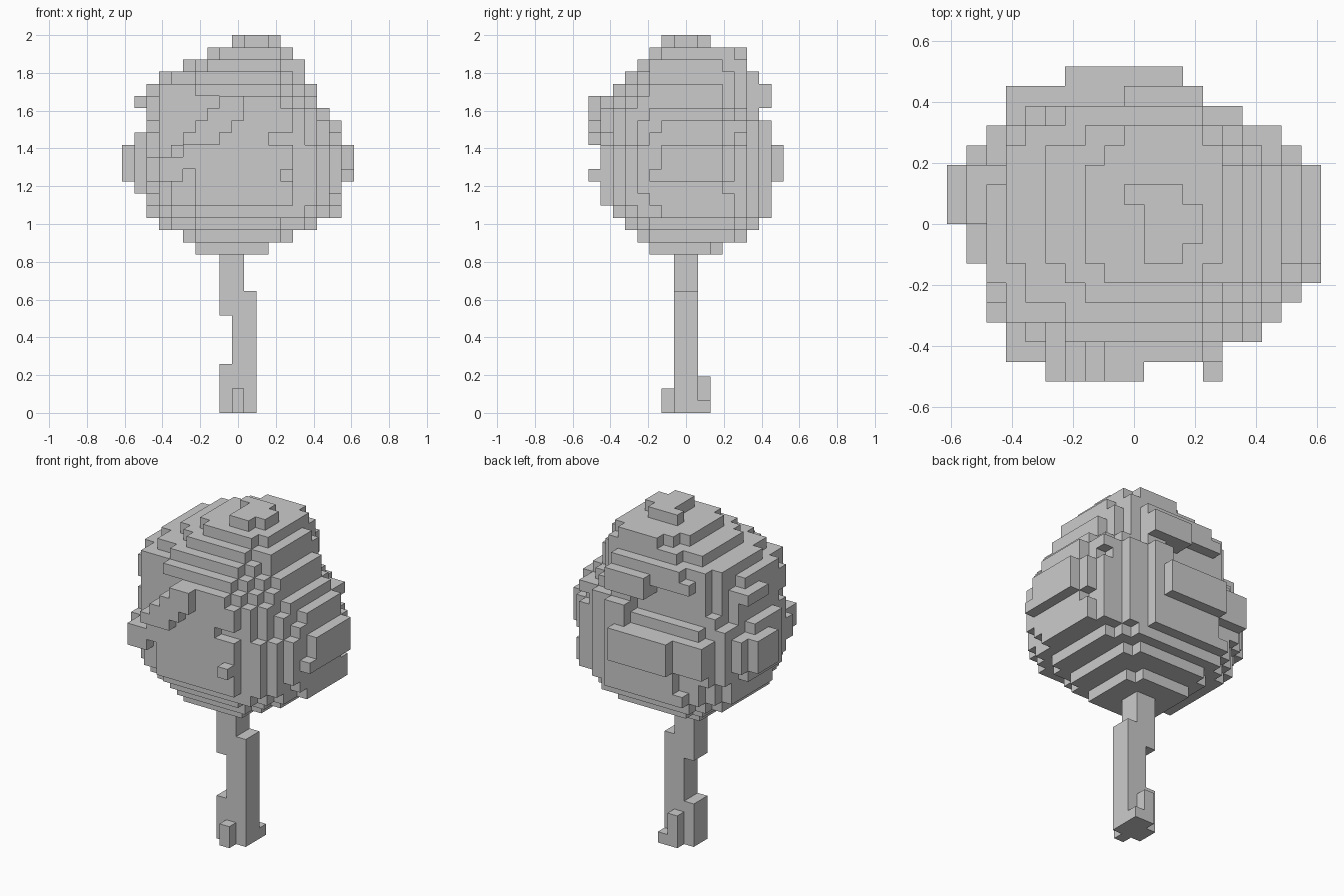
import bpy, bmesh
from mathutils import Vector, noise

if "Cube" in bpy.data.objects:
    bpy.data.objects.remove(bpy.data.objects["Cube"])

V = 2 / 31  # voxel size; x cells are centred on 0, y cells straddle 0


def voxel_object(name, cells):
    """Skin a set of voxels, keeping only the exposed faces."""
    bm = bmesh.new()
    for c in cells:
        mid = Vector((c[0], c[1] + 0.5, c[2] + 0.5))
        for axis in range(3):
            for s in (-1, 1):
                d = [0, 0, 0]
                d[axis] = s
                if (c[0] + d[0], c[1] + d[1], c[2] + d[2]) in cells:
                    continue
                n = Vector(d)
                u = Vector((d[2], d[0], d[1]))
                w = n.cross(u)
                quad = [(1, 1), (-1, 1), (-1, -1), (1, -1)]
                bm.faces.new([bm.verts.new((mid + (n + u * a + w * b) * 0.5) * V)
                              for a, b in quad])
    bmesh.ops.remove_doubles(bm, verts=bm.verts[:], dist=V * 0.01)
    bmesh.ops.recalc_face_normals(bm, faces=bm.faces[:])
    mesh = bpy.data.meshes.new(name)
    bm.to_mesh(mesh)
    bm.free()
    ob = bpy.data.objects.new(name, mesh)
    bpy.context.collection.objects.link(ob)
    return ob


def box(x0, x1, y0, y1, z0, z1):
    """Voxels in an inclusive index range."""
    return {(x, y, z) for x in range(x0, x1 + 1)
            for y in range(y0, y1 + 1) for z in range(z0, z1 + 1)}


# Trunk: kinked post with root bumps at front and back
trunk = (box(-1, 1, -1, 0, 0, 3) | box(0, 1, -1, 0, 4, 7)
         | box(-1, 1, -1, 0, 8, 9) | box(-1, 0, -1, 0, 10, 12)
         | box(0, 0, -2, -2, 0, 1) | box(0, 1, 1, 1, 0, 0) | box(0, 0, 1, 1, 1, 2))
voxel_object("trunk", trunk)

# Crown layers from z index 13 up: x min, x max, y min, y max (cell edges), squareness
layers = [
    (-3.5, 2.5, -3, 3, 4), (-4.5, 4.5, -4, 5, 3.5), (-6.5, 6.5, -5, 6, 3),
    (-7.5, 8.5, -6, 7, 2.6), (-7.5, 8.5, -7, 7, 2.5), (-8.5, 8.5, -7, 7, 2.5),
    (-9.5, 9.5, -7, 8, 2.4), (-9.5, 9.5, -7, 8, 2.4), (-9.5, 9.5, -7, 8, 2.3),
    (-8.5, 8.5, -7, 7, 2.2), (-7.5, 8.5, -7, 7, 2.2), (-7.5, 7.5, -7, 6, 2.4),
    (-7.5, 6.5, -7, 6, 2.6), (-7.5, 6.5, -6, 6, 2.6), (-6.5, 5.5, -5, 6, 2.8),
    (-4.5, 5.5, -4, 5, 3), (-2.5, 4.5, -3, 5, 2.5)]
# Widest x extent for each y row, as seen from above (y from -8 to 7)
left = [-4, -6, -6, -7, -7, -7, -8, -8, -9, -9, -9, -8, -7, -6, -6, -3]
right = [4, 6, 6, 7, 8, 9, 9, 9, 9, 9, 9, 8, 7, 5, 3, 2]
crown = set()
for k, (x0, x1, y0, y1, n) in enumerate(layers, 13):
    cx, cy, rx, ry = (x0 + x1) / 2, (y0 + y1) / 2, (x1 - x0) / 2, (y1 - y0) / 2
    for y in range(-8, 8):
        for x in range(left[y + 8], right[y + 8] + 1):
            u, v = abs(x - cx) / rx, abs(y + 0.5 - cy) / ry
            rough = 0.16 * noise.noise(Vector((x * 0.37, y * 0.37, k * 0.45)))
            if u < 1 and v < 1 and u ** n + v ** n <= 1 + rough:
                crown.add((x, y, k))

# Hollows: stepped ramp at the back, and a cut front left corner
for k, y in ((22, 6), (23, 5), (24, 5), (25, 5)):
    crown -= box(-9, 1, y, 7, k, k)
for k, x in ((22, -5), (23, -4), (24, -3), (25, -2)):
    crown -= box(-9, x, -8, -6, k, k)

# Leaf clumps standing proud of the crown
crown |= box(-4, -2, -8, -7, 22, 22) | box(-3, -1, -8, -7, 23, 23)
crown |= box(-2, 0, -8, -7, 24, 24) | box(-1, 0, -8, -7, 25, 25)
crown |= box(4, 4, -8, -7, 19, 19) | box(-8, -7, 0, 2, 25, 25)
crown |= box(-6, -5, -7, -6, 19, 20) | box(0, 3, 5, 6, 25, 26)

# Stepped cap
crown |= box(0, 3, -2, 1, 30, 30) - box(0, 0, -2, 0, 30, 30) - {(3, 1, 30), (3, -2, 30)}
voxel_object("leaf_crown", crown)
